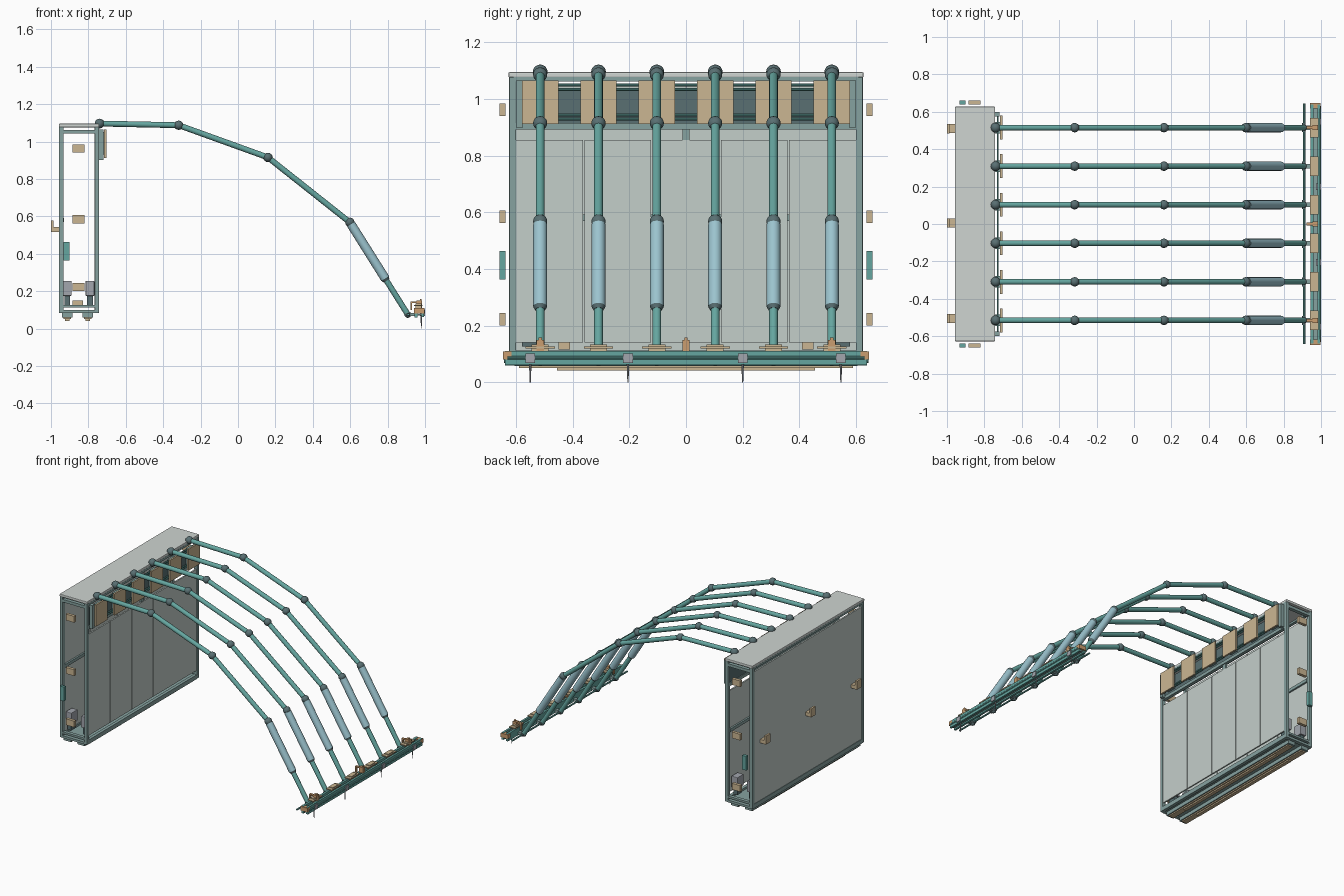
import bpy, math
from mathutils import Vector

if "Cube" in bpy.data.objects:
    bpy.data.objects.remove(bpy.data.objects["Cube"])

def mat(name, r, g, b):
    m = bpy.data.materials.new(name)
    m.diffuse_color = (r, g, b, 1)
    m.use_nodes = True
    m.node_tree.nodes["Principled BSDF"].inputs["Base Color"].default_value = m.diffuse_color
    return m

PANEL = mat("panel_grey_green", .55, .62, .59)
LID = mat("lid_grey", .62, .66, .64)
FRAME = mat("frame_teal_grey", .24, .36, .35)
DARK = mat("dark_steel", .10, .16, .17)
TEAL = mat("tube_teal", .13, .38, .35)
SLEEVE = mat("sleeve_blue", .33, .55, .62)
TAN = mat("tan_plate", .60, .47, .29)
ORANGE = mat("orange_clamp", .60, .34, .16)
GREY = mat("clip_grey", .36, .38, .42)

def box(name, x, y, z, m, bevel=0):
    """Box from (min, max) ranges."""
    x, y, z = sorted(x), sorted(y), sorted(z)
    v = [(a, b, c) for a in x for b in y for c in z]
    f = [(0, 1, 3, 2), (4, 6, 7, 5), (0, 4, 5, 1), (2, 3, 7, 6), (0, 2, 6, 4), (1, 5, 7, 3)]
    me = bpy.data.meshes.new(name)
    me.from_pydata(v, [], f)
    me.materials.append(m)
    o = bpy.data.objects.new(name, me)
    bpy.context.collection.objects.link(o)
    if bevel:
        b = o.modifiers.new("bevel", 'BEVEL')
        b.width, b.segments = bevel, 2
    return o

def smooth(o, m):
    o.data.materials.append(m)
    bpy.ops.object.shade_smooth_by_angle(angle=math.radians(35))

def tube(name, a, b, r, m, r2=None, sides=16):
    a, b = Vector(a), Vector(b)
    d = b - a
    bpy.ops.mesh.primitive_cone_add(vertices=sides, radius1=r, radius2=r if r2 is None else r2,
                                    depth=d.length, location=(a + b) / 2,
                                    rotation=d.to_track_quat('Z', 'Y').to_euler())
    o = bpy.context.object
    o.name = name
    smooth(o, m)
    return o

def ball(name, p, r, m):
    bpy.ops.mesh.primitive_uv_sphere_add(segments=16, ring_count=10, radius=r, location=p,
                                         rotation=(math.pi / 2, 0, 0))
    bpy.context.object.name = name
    smooth(bpy.context.object, m)

ARM_Y = [s * .103 for s in (-5, -3, -1, 1, 3, 5)]
XB, XF = -.957, -.742          # cabinet back and front planes

# cabinet lid
box("lid", (XB, XF), (-.627, .627), (1.076, 1.095), LID, .004)

# cabinet end frames, open in the middle
for s in (-1, 1):
    y = (s * .60, s * .625)
    for x0, x1 in ((XB, XB + .024), (XF - .024, XF)):
        box("end_post", (x0, x1), y, (.082, 1.078), FRAME, .003)
    for z0, z1 in ((.082, .098), (.112, .126), (1.042, 1.062)):
        box("end_crossbar", (XB + .022, XF - .022), y, (z0, z1), FRAME)
    # stand-off end fittings
    for z in (.962, .585, .222):
        box("end_handle", (-.885, -.82), (s * .638, s * .659), (z - .022, z + .022), TAN)
    box("end_control_box", (-.932, -.90), (s * .638, s * .659), (.363, .463), TEAL)
    # drive units inside the ends
    for x0, x1 in ((-.935, -.89), (-.815, -.768)):
        box("drive_unit", (x0, x1), (s * .52, s * .59), (.175, .255), GREY, .004)
        box("drive_base", (x0 + .008, x1 - .008), (s * .53, s * .58), (.126, .175), DARK)
    box("inner_lug", (-.885, -.83), (s * .41, s * .45), (.115, .15), TAN)

# long frame rails, front and back
for x0, x1, zs in ((XF - .022, XF, ((.082, .112), (.893, .915), (1.062, 1.078))),
                   (XB, XB + .022, ((.082, .112), (1.064, 1.078)))):
    for z in zs:
        box("long_rail", (x0, x1), (-.61, .61), z, FRAME)
for x0, x1 in ((XF - .026, XF - .014), (XB + .014, XB + .026)):
    box("inner_mid_rail", (x0, x1), (-.60, .60), (.57, .592), FRAME)
box("cabinet_floor", (XB + .02, XF - .02), (-.61, .61), (.088, .098), FRAME)
box("front_center_post", (XF - .02, XF - .006), (-.013, .013), (.855, .895), FRAME)

# wall panels with narrow seams
def panels(name, x, n, z):
    w = 1.206 / n
    for i in range(n):
        a = -.603 + i * w
        box(name, x, (a + .0025, a + w - .0025), z, PANEL)
panels("front_panel", (XF - .014, XF - .004), 5, (.14, .856))
panels("back_panel", (XB + .003, XB + .014), 4, (.112, 1.045))

# arm mounting bay: backing, rods and plates
box("bay_backing", (XF - .016, XF - .008), (-.6, .6), (.915, 1.035), DARK)
for z in (.93, .944, 1.034, 1.05):
    tube("bay_rod", (-.728, -.592, z), (-.728, .592, z), .005, TEAL, sides=10)
for s in (-1, 1):
    box("bay_end_bracket", (XF, -.718), (s * .575, s * .6), (.90, 1.065), FRAME)
for y in ARM_Y:
    box("arm_plate", (-.716, -.704), (y - .064, y + .064), (.913, 1.065), TAN)
    box("arm_plate_spacer", (XF - .005, -.715), (y - .03, y + .03), (.93, 1.05), FRAME)

# skids under the cabinet
for x in (-.912, -.804):
    box("skid", (x - .028, x + .028), (-.605, .605), (.058, .083), FRAME)
    box("skid_runner", (x - .02, x + .02), (-.59, .59), (.05, .06), TAN)
    box("skid_wear_strip", (x - .012, x + .012), (-.455, .455), (.041, .051), TAN)

# back handles
for y in (-.505, .005, .51):
    box("back_handle_stem", (XB - .032, XB + .005), (y - .024, y + .024), (.517, .542), TAN)
    box("back_handle_grip", (-1.0, -.986), (y - .025, y + .025), (.517, .577), TAN)

# jointed arms
PATH = [(-.74, 1.096), (-.317, 1.087), (.16, .915), (.598, .568), (.908, .075)]
for y in ARM_Y:
    P = [Vector((x, y, z)) for x, z in PATH]
    for a, b in zip(P, P[1:]):
        tube("arm_tube", a, b, .0155, TEAL)
    for p, r in zip(P, (.026, .025, .025, .025, .018)):
        ball("arm_joint", p, r, DARK)
    d = (P[4] - P[3]).normalized()
    a, b = P[3] + d * .012, P[3] + d * .355
    tube("arm_sleeve", a, b, .0245, SLEEVE)
    tube("arm_sleeve_collar", b, b + d * .014, .0245, DARK, .017)
    tube("arm_pivot_pin", P[4] + Vector((0, -.024, 0)), P[4] + Vector((0, .024, 0)), .009, DARK)
    # foot fitting on the ground beam
    box("foot_link", (.905, .95), (y - .012, y + .012), (.066, .084), FRAME)
    box("foot_pad", (.942, .986), (y - .052, y + .052), (.120, .127), TAN)
    box("foot_pad_block", (.948, .98), (y - .03, y + .03), (.105, .133), TAN)

# ground beam
tube("hinge_rod", (.91, -.642, .075), (.91, .645, .075), .006, TEAL, sides=10)
box("beam_inner", (.945, .960), (-.64, .64), (.06, .111), TEAL)
box("beam_outer", (.980, .994), (-.64, .64), (.062, .111), TEAL)
tube("beam_outer_bead", (.992, -.63, .086), (.992, .63, .086), .007, TEAL, sides=10)
box("beam_web", (.958, .982), (-.635, .635), (.07, .078), FRAME)
for s in (-1, 1):
    box("beam_end_cap", (.94, .996), (s * .617, s * .647), (.08, .109), ORANGE)

# latches on top of the beam
for y in (-.515, 0, .515):
    box("latch_block", (.955, .985), (y - .013, y + .013), (.11, .15), ORANGE)
    box("latch_bar", (.928, .96), (y - .008, y + .008), (.136, .144), ORANGE)
    box("latch_hook", (.922, .930), (y - .008, y + .008), (.10, .144), ORANGE)
    box("latch_knob", (.972, .982), (y - .006, y + .006), (.145, .158), ORANGE)

# ground stakes
for y in (-.55, -.205, .2, .547):
    box("stake_clip", (.974, 1.0), (y - .017, y + .017), (.068, .101), GREY)
    tube("stake", (.98, y, 0), (.98, y, .08), .002, GREY, .005, sides=10)
